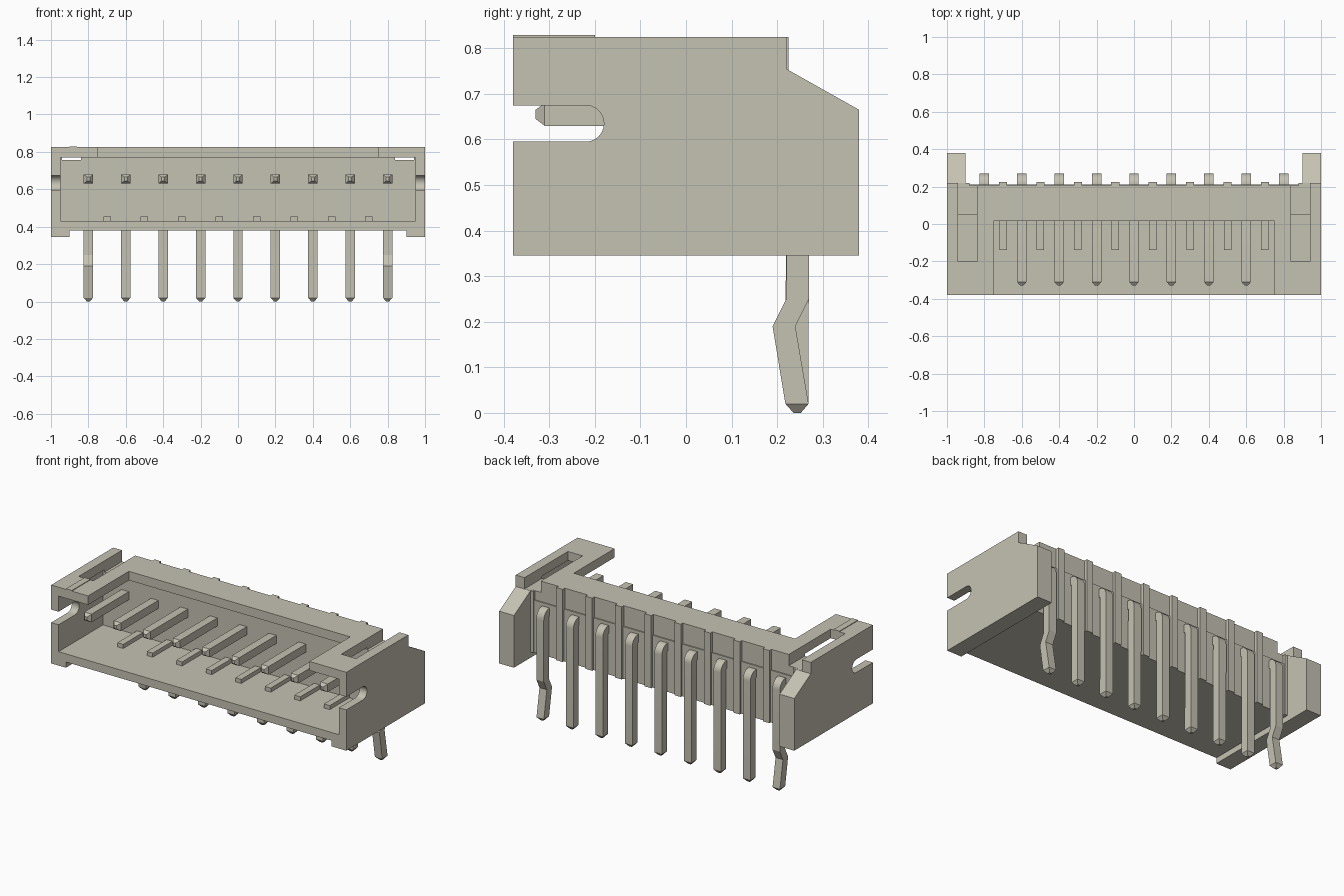
import bpy, bmesh, math

if "Cube" in bpy.data.objects:
    bpy.data.objects.remove(bpy.data.objects["Cube"], do_unlink=True)

mat = bpy.data.materials.new("warm_grey_plastic")
mat.use_nodes = True
COLOR = (0.56, 0.54, 0.45, 1)
mat.diffuse_color = COLOR
mat.node_tree.nodes["Principled BSDF"].inputs["Base Color"].default_value = COLOR


def make_object(name, bm):
    bmesh.ops.recalc_face_normals(bm, faces=bm.faces)
    mesh = bpy.data.meshes.new(name)
    bm.to_mesh(mesh)
    bm.free()
    mesh.materials.append(mat)
    ob = bpy.data.objects.new(name, mesh)
    bpy.context.collection.objects.link(ob)
    return ob


def loft(name, rings):
    """Closed skin through rings of equal vertex count."""
    bm = bmesh.new()
    loops = [[bm.verts.new(p) for p in ring] for ring in rings]
    n = len(loops[0])
    for a, b in zip(loops, loops[1:]):
        for i in range(n):
            j = (i + 1) % n
            bm.faces.new((a[i], a[j], b[j], b[i]))
    bm.faces.new(loops[0])
    bm.faces.new(loops[-1][::-1])
    return make_object(name, bm)


def extrude_x(name, profile, x0, x1):
    """Extrude a (y, z) profile along x."""
    return loft(name, [[(x, y, z) for y, z in profile] for x in (x0, x1)])


def box(name, x0, x1, y0, y1, z0, z1):
    return extrude_x(name, [(y0, z0), (y1, z0), (y1, z1), (y0, z1)], x0, x1)


def combine(target, tool, operation):
    mod = target.modifiers.new(operation.lower(), 'BOOLEAN')
    mod.operation, mod.solver, mod.object = operation, 'EXACT', tool
    bpy.context.view_layer.objects.active = target
    bpy.ops.object.modifier_apply(modifier=mod.name)
    bpy.data.objects.remove(tool, do_unlink=True)


def smooth(ob):
    bpy.ops.object.select_all(action='DESELECT')
    ob.select_set(True)
    bpy.context.view_layer.objects.active = ob
    bpy.ops.object.shade_smooth_by_angle(angle=math.radians(20))


# Housing: core block plus the two taller-footed cheeks with sloped rear wings
housing = box("housing", -0.95, 0.95, -0.38, 0.205, 0.38, 0.825)
cheek = [(-0.38, 0.345), (0.38, 0.345), (0.38, 0.665),
         (0.22, 0.755), (0.22, 0.825), (-0.38, 0.825)]
for s in (-1, 1):
    combine(housing, extrude_x("cheek", cheek, s * 0.9, s * 1.0), 'UNION')

# Front cavity and the wide notch in the top wall
combine(housing, box("cavity", -0.95, 0.95, -0.5, 0.05, 0.43, 0.77), 'DIFFERENCE')
combine(housing, box("top_notch", -0.75, 0.75, -0.5, 0.015, 0.7, 0.9), 'DIFFERENCE')

# Long slots in the top, and round-ended slots in the side walls
for s in (-1, 1):
    combine(housing, box("top_slot", s * 0.84, s * 0.94, -0.2, 0.3, 0.756, 0.9), 'DIFFERENCE')
arc = [(-0.22 + 0.04 * math.cos(a), 0.635 + 0.04 * math.sin(a))
       for a in (math.radians(-90 + 15 * i) for i in range(13))]
combine(housing, extrude_x("side_slot", [(-0.5, 0.595)] + arc + [(-0.5, 0.675)], -1.1, 1.1),
        'DIFFERENCE')
smooth(housing)

# Thicker lower part of the rear wall, and a small position mark on top
box("rear_panel", -0.9, 0.9, 0.2, 0.212, 0.38, 0.7)
box("position_mark", -0.9, -0.86, -0.38, -0.2, 0.82, 0.829)

# Floor ribs in the cavity and matching upright ribs on the rear wall
for i in range(8):
    x = -0.7 + 0.2 * i
    box(f"floor_rib_{i + 1}", x - 0.02, x + 0.02, -0.14, 0.06, 0.42, 0.455)
    box(f"rear_rib_{i + 1}", x - 0.022, x + 0.022, 0.2, 0.225, 0.38, 0.825)
for side, s in (("right", -1), ("left", 1)):
    box(f"end_rib_{side}", s * 0.88, s * 0.905, 0.2, 0.22, 0.38, 0.755)

# Bent pins: each station is (inner y, inner z, outer y, outer z, half width)
front = [(-0.33, 0.645, -0.33, 0.665, 0.008), (-0.31, 0.63, -0.31, 0.68, 0.025)]
for i in range(9):
    a = math.radians(90 - i * 11.25)
    c, s = math.cos(a), math.sin(a)
    front.append((0.215 + 0.005 * c, 0.625 + 0.005 * s,
                  0.215 + 0.055 * c, 0.625 + 0.055 * s, 0.025))
kink = [(0.22, 0.25, 0.27, 0.25, 0.025), (0.19, 0.19, 0.24, 0.19, 0.025)]
tip = [(0.218, 0.02, 0.269, 0.02, 0.025), (0.236, 0, 0.252, 0, 0.008)]
for i in range(9):
    x = -0.8 + 0.2 * i
    stations = front + (kink if i in (0, 8) else []) + tip
    pin = loft(f"pin_{i + 1}", [[(x - h, y0, z0), (x + h, y0, z0), (x + h, y1, z1), (x - h, y1, z1)]
                                for y0, z0, y1, z1, h in stations])
    smooth(pin)
